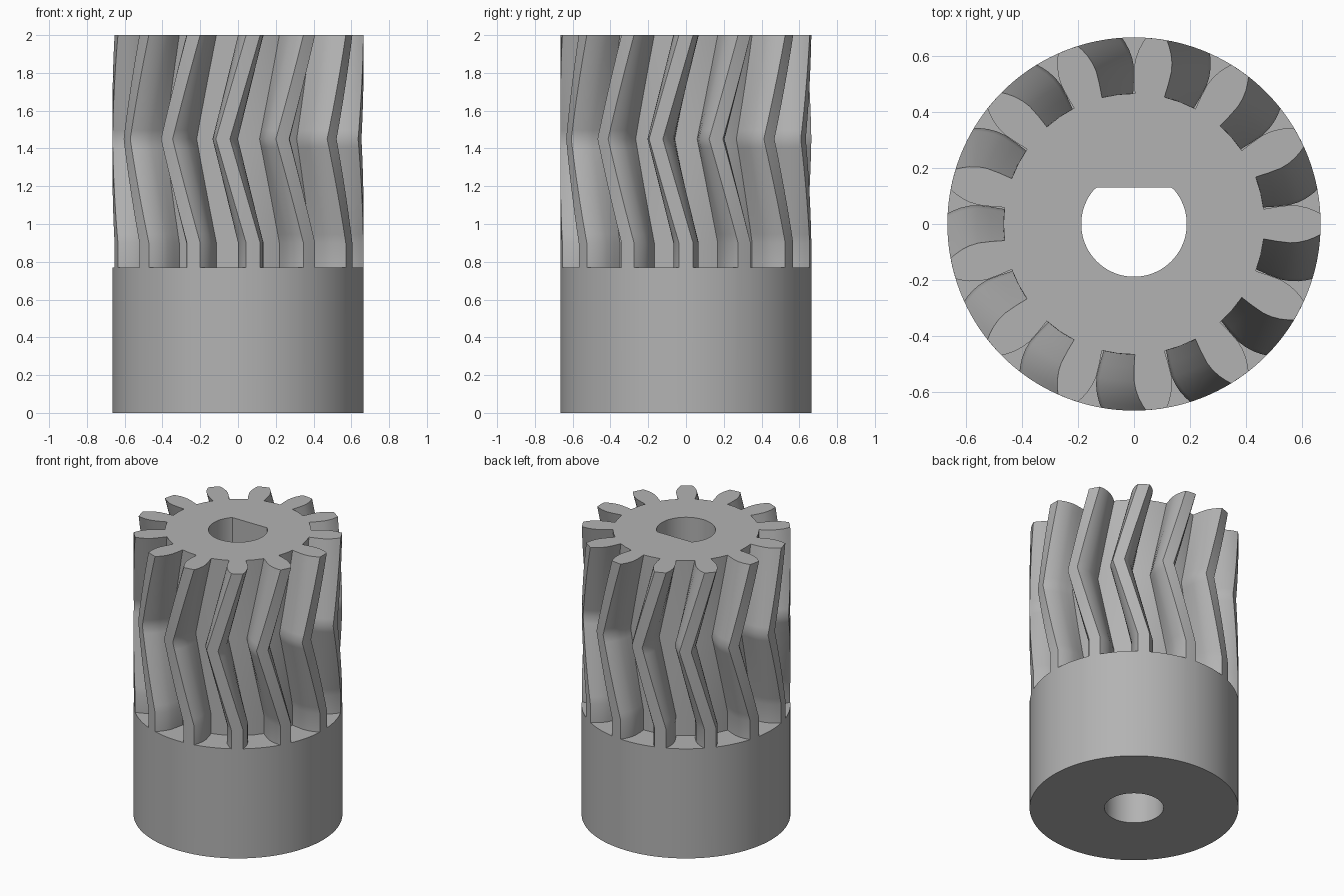
import bpy, bmesh, math

if "Cube" in bpy.data.objects:
    bpy.data.objects.remove(bpy.data.objects["Cube"])

TEETH = 13
PITCH = 2 * math.pi / TEETH
R = 0.665                      # tip and hub radius
HUB_Z, STRAIGHT_Z, MID_Z, TOP_Z = 0.77, 0.90, 1.45, 2.0
TWIST = -PITCH / 2             # herringbone offset at mid height
BORE_R, FLAT_Y, BORE_N = 0.188, 0.13, 72
STEPS = 12

# Half tooth from tip corner to root: (radius, half width)
FLANK = [(0.665, 0.0375), (0.645, 0.048), (0.62, 0.058), (0.59, 0.065),
         (0.56, 0.067), (0.51, 0.061), (0.465, 0.053)]


def tooth_points():
    """Polar points (radius, angle, hub angle) of one tooth and its gap."""
    half = [(r, math.asin(w / r)) for r, w in FLANK]
    a0 = half[0][1]
    span = PITCH / 2 - a0
    n = len(half)
    right = [(r, a, a0 + span * i / n) for i, (r, a) in enumerate(half)]
    left = [(r, -a, -h) for r, a, h in reversed(right)]
    return left + [(R, 0, 0)] + right + [(FLANK[-1][0], PITCH / 2, PITCH / 2)]


SECTION = [(r, a + k * PITCH, h + k * PITCH)
           for k in range(TEETH) for r, a, h in tooth_points()]

bm = bmesh.new()


def loop(points, z):
    return [bm.verts.new((x, y, z)) for x, y in points]


def gear_loop(z, turn=0.0):
    return loop([(r * math.cos(a + turn), r * math.sin(a + turn))
                 for r, a, h in SECTION], z)


def hub_loop(z):
    return loop([(R * math.cos(h), R * math.sin(h)) for r, a, h in SECTION], z)


def bore_loop(z, flat):
    pts = []
    for i in range(BORE_N):
        t = 2 * math.pi * i / BORE_N
        y = BORE_R * math.sin(t)
        pts.append((BORE_R * math.cos(t), min(y, FLAT_Y) if flat else y))
    return loop(pts, z)


def skin(loops):
    for a, b in zip(loops, loops[1:]):
        for i in range(len(a)):
            j = (i + 1) % len(a)
            bm.faces.new((a[i], a[j], b[j], b[i]))


def cap(outer, inner):
    edges = []
    for lp in (outer, inner):
        for i in range(len(lp)):
            pair = (lp[i], lp[(i + 1) % len(lp)])
            edges.append(bm.edges.get(pair) or bm.edges.new(pair))
    bmesh.ops.triangle_fill(bm, use_beauty=True, use_dissolve=False, edges=edges)


# Outside: plain hub, ledge, then straight and herringbone teeth
outer = [hub_loop(0), hub_loop(HUB_Z), gear_loop(HUB_Z), gear_loop(STRAIGHT_Z)]
for i in range(1, 2 * STEPS + 1):
    t = i / STEPS
    z = STRAIGHT_Z + (MID_Z - STRAIGHT_Z) * t
    outer.append(gear_loop(z, TWIST * (1 - abs(1 - t))))
skin(outer)

# Inside: round bore in the hub, flat-sided bore through the teeth
inner = [bore_loop(0, False), bore_loop(HUB_Z, False),
         bore_loop(HUB_Z, True), bore_loop(TOP_Z, True)]
skin(inner)

# End faces
cap(outer[0], inner[0])
cap(outer[-1], inner[-1])

bmesh.ops.remove_doubles(bm, verts=bm.verts, dist=1e-5)
bmesh.ops.recalc_face_normals(bm, faces=bm.faces)

mesh = bpy.data.meshes.new("herringbone_pinion")
bm.to_mesh(mesh)
bm.free()
gear = bpy.data.objects.new("herringbone_pinion", mesh)
bpy.context.collection.objects.link(gear)

grey = bpy.data.materials.new("plain grey")
grey.diffuse_color = (0.45, 0.45, 0.45, 1)
grey.use_nodes = True
grey.node_tree.nodes["Principled BSDF"].inputs["Base Color"].default_value = grey.diffuse_color
mesh.materials.append(grey)

bpy.context.view_layer.objects.active = gear
gear.select_set(True)
bpy.ops.object.shade_smooth_by_angle(angle=math.radians(30))
